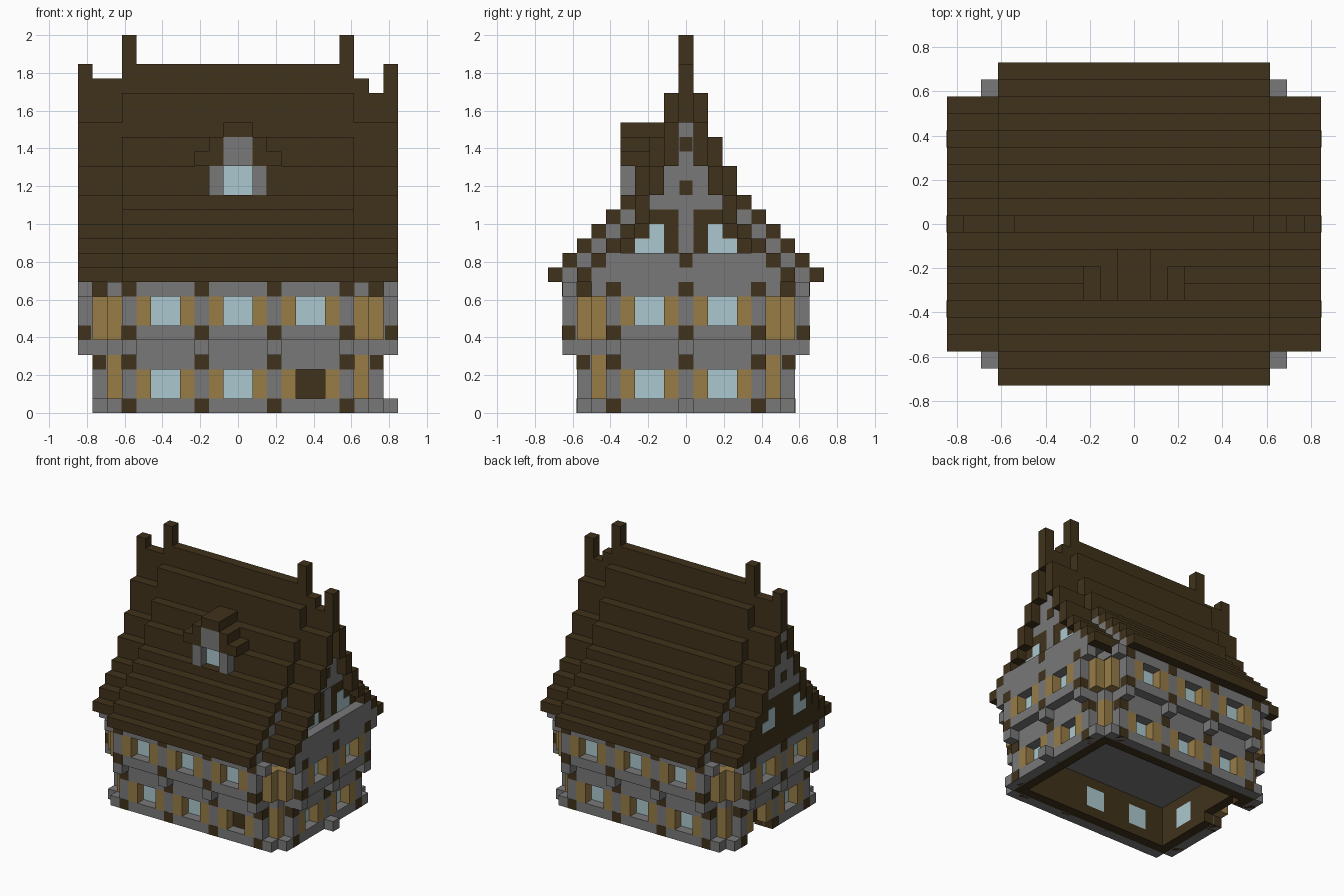
import bpy
import bmesh
from mathutils import Vector

if "Cube" in bpy.data.objects:
    bpy.data.objects.remove(bpy.data.objects["Cube"])

U = 1 / 13  # one block


def material(name, rgb):
    m = bpy.data.materials.new(name)
    m.use_nodes = True
    m.diffuse_color = (*rgb, 1)
    m.node_tree.nodes["Principled BSDF"].inputs["Base Color"].default_value = (*rgb, 1)
    return m


MATS = {
    "brown": material("dark brown", (.051, .032, .011)),
    "grey": material("stone grey", (.195, .19, .19)),
    "gold": material("golden wood", (.31, .2, .062)),
    "glass": material("pale blue glass", (.41, .58, .62)),
}
parts = {}


def box(part, colour, x, y, z):
    """Store one block, given as ranges in block units."""
    parts.setdefault((part, colour), []).append((sorted(x), sorted(y), sorted(z)))


def side_box(side, part, colour, a, d, z):
    """Block on a wall: a runs along the wall, d is distance from the centre."""
    name = side + "_" + part
    if side == "front":
        box(name, colour, a, (-d[0], -d[1]), z)
    elif side == "back":
        box(name, colour, a, d, z)
    elif side == "right":
        box(name, colour, d, a, z)
    else:
        box(name, colour, (-d[0], -d[1]), a, z)


def wall(side, floor, depth, end, base, centres, door=None):
    """Storey wall: posts, window frames, recessed glass and inner lining."""
    low, high = base + 1, base + 3
    outer, inner = (depth, depth + 1), (depth - 1, depth)
    edge = -end
    for c in centres:
        side_box(side, floor + "_posts", "grey", (edge, c - 2), outer, (low, high))
        side_box(side, floor + "_lining", "brown", (edge, c - 1), inner, (low, high))
        for s in (-1, 1):
            side_box(side, floor + "_frames", "gold", (c + s, c + 2 * s), outer, (low, high))
        pane = "door" if c == door else floor + "_windows"
        side_box(side, pane, "brown" if c == door else "glass", (c - 1, c + 1), inner, (low, high))
        side_box(side, floor + "_lining", "brown", (c + 1, c + 2), inner, (low, high))
        edge = c + 2
    side_box(side, floor + "_posts", "grey", (edge, end), outer, (low, high))
    side_box(side, floor + "_lining", "brown", (edge, end), inner, (low, high))
    side_box(side, floor + "_lining", "brown", (-end, end), inner, (high, high + 1))


# Storeys on all four sides
for side in ("front", "back", "left", "right"):
    long = side in ("front", "back")
    centres = (-5, 0, 5) if long else (-2.5, 2.5)
    posts = (-7.5, -2.5, 2.5, 7.5) if long else (-5, 0, 5)
    d, half = (6.5, 9) if long else (9, 6.5)
    end = half - 1
    wall(side, "ground", d, end, 0, centres, {"front": 5, "left": 2.5}.get(side))
    wall(side, "upper", d + 1, end, 5, centres)
    # Plinth, broken at the end entrance, and its lining
    for a0, a1 in ([(-half, .5), (4.5, half)] if side == "left" else [(-half, half)]):
        side_box(side, "plinth", "grey", (a0, a1), (d, d + 1), (0, 1))
        side_box(side, "ground_lining", "brown", (a0, a1), (d - 1, d), (0, 1))
    # Bands between and above the windows
    side_box(side, "middle_band", "grey", (-end, end), (d, d + 1), (3, 5))
    side_box(side, "upper_sill", "grey", (-end, end), (d, d + 2), (5, 6))
    side_box(side, "top_band", "grey", (-half, half), (d + 1, d + 2), (8, 9))
    # Beam ends and the brackets under the upper storey
    for c in posts:
        a = (c - .5, c + .5)
        side_box(side, "brackets", "grey", a, (d + 1, d + 2), (4, 5))
        for z, depth in ((0, d), (3, d), (5, d + 1), (8, d + 1)):
            side_box(side, "beam_ends", "brown", (a[0] - .01, a[1] + .01),
                     (depth + .1, depth + 1.02), (z, z + 1))
    # Stepped corner posts
    for s in (-1, 1):
        a = (s * end, s * half)
        side_box(side, "corner_posts", "gold", a, (d - 1, d), (1, 4))
        side_box(side, "corner_posts", "gold", a, (d - .5, d + 1), (5, 8))

box("floor_slab", "grey", (-9, 9), (-6.5, 6.5), (4, 5))
box("side_step", "grey", (10, 11), (-.5, .5), (0, 1))

# Stepped main roof: (bottom, top, half width)
steps = [(9 + i, 10 + i, 9.5 - i) for i in range(6)]
steps += [(15, 17, 3.5), (17, 19, 2.5), (19, 22, 1.5)]
for z0, z1, w in steps:
    for s in (-1, 1):
        box("main_roof", "brown", (-8, 8), (s * (w - 1), s * w), (z0, z1))
        box("gable_backing", "grey", (s * 7, s * 8), (1 - w, w - 1), (z0, z1))
box("main_roof", "brown", (-8, 8), (-.5, .5), (22, 24))

# Lower roof over each gable, with ridge posts
for s in (-1, 1):
    for z0, z1, w in steps[2:]:
        for t in (-1, 1):
            box("gable_roof", "brown", (s * 8, s * 11), (t * (w - 1), t * w), (z0 - 2, z1 - 2))
    box("gable_roof", "brown", (s * 8, s * 11), (-.5, .5), (20, 22))
    box("gable_roof", "brown", (s * 8, s * (9 if s > 0 else 10)), (-.5, .5), (22, 23))
    box("ridge_posts", "brown", (s * 7, s * 8), (-.5, .5), (24, 26))
    box("ridge_posts", "brown", (s * 10, s * 11), (-.5, .5), (22, 24))

# Gable walls: the right one stands back behind a ledge, the left one is flush
for s, plane, name, lower in ((1, 10, "right", "grey"), (-1, 10.95, "left", "brown")):
    x = (s * (plane - 1), s * plane)
    thin = (s * plane, s * (plane + .04))
    for i in range(2):
        box(name + "_gable_base", lower, (s * 9, s * (11 if s > 0 else plane)),
            (i - 6.5, 6.5 - i), (9 + i, 10 + i))
    for i in range(3):
        box(name + "_gable_wall", "brown", x, (i - 4.5, 4.5 - i), (11 + i, 12 + i))
    for z0, z1, w in ((14, 15, 2.5), (15, 17, 1.5), (17, 20, .5)):
        box(name + "_gable_peak", "grey", x, (-w, w), (z0, z1))
    for t in (-1, 1):
        box(name + "_gable_windows", "glass", thin, (t * 1.5, t * 3.5), (11, 12))
        box(name + "_gable_windows", "glass", thin, (t * 1.5, t * 2.5), (12, 13))
    for z in (15, 18):
        box(name + "_gable_beam_ends", "brown", thin, (-.45, .45), (z, z + 1))
box("right_gable_post", "grey", (10, 10.04), (-.5, .5), (11, 14))
box("right_gable_beam_ends", "brown", (10.9, 11.02), (-.45, .45), (10, 11))

# Dormer
box("dormer_window", "glass", (-1, 1), (-3.6, -3), (15, 17))
box("dormer_wall", "grey", (-1, 1), (-4.45, -2), (17, 19))
box("dormer_roof", "brown", (-1, 1), (-4.5, -1.5), (19, 20))
for s in (-1, 1):
    box("dormer_wall", "grey", (s, s * 2), (-4.5, -3), (15, 17))
    box("dormer_roof", "brown", (s, s * 2), (-4.5, -2.5), (17, 19))
    box("dormer_roof", "brown", (s * 2, s * 3), (-4.5, -2.5), (17, 18))

# Turn the stored blocks into one object per part
for (part, colour), boxes in parts.items():
    bm = bmesh.new()
    for ranges in boxes:
        if any(hi - lo < .001 for lo, hi in ranges):
            continue
        made = bmesh.ops.create_cube(bm, size=1)["verts"]
        for v in made:
            v.co = Vector([(lo + hi) / 2 + c * (hi - lo) for c, (lo, hi) in zip(v.co, ranges)]) * U
    mesh = bpy.data.meshes.new(part)
    bm.to_mesh(mesh)
    bm.free()
    mesh.materials.append(MATS[colour])
    bpy.context.collection.objects.link(bpy.data.objects.new(part, mesh))
